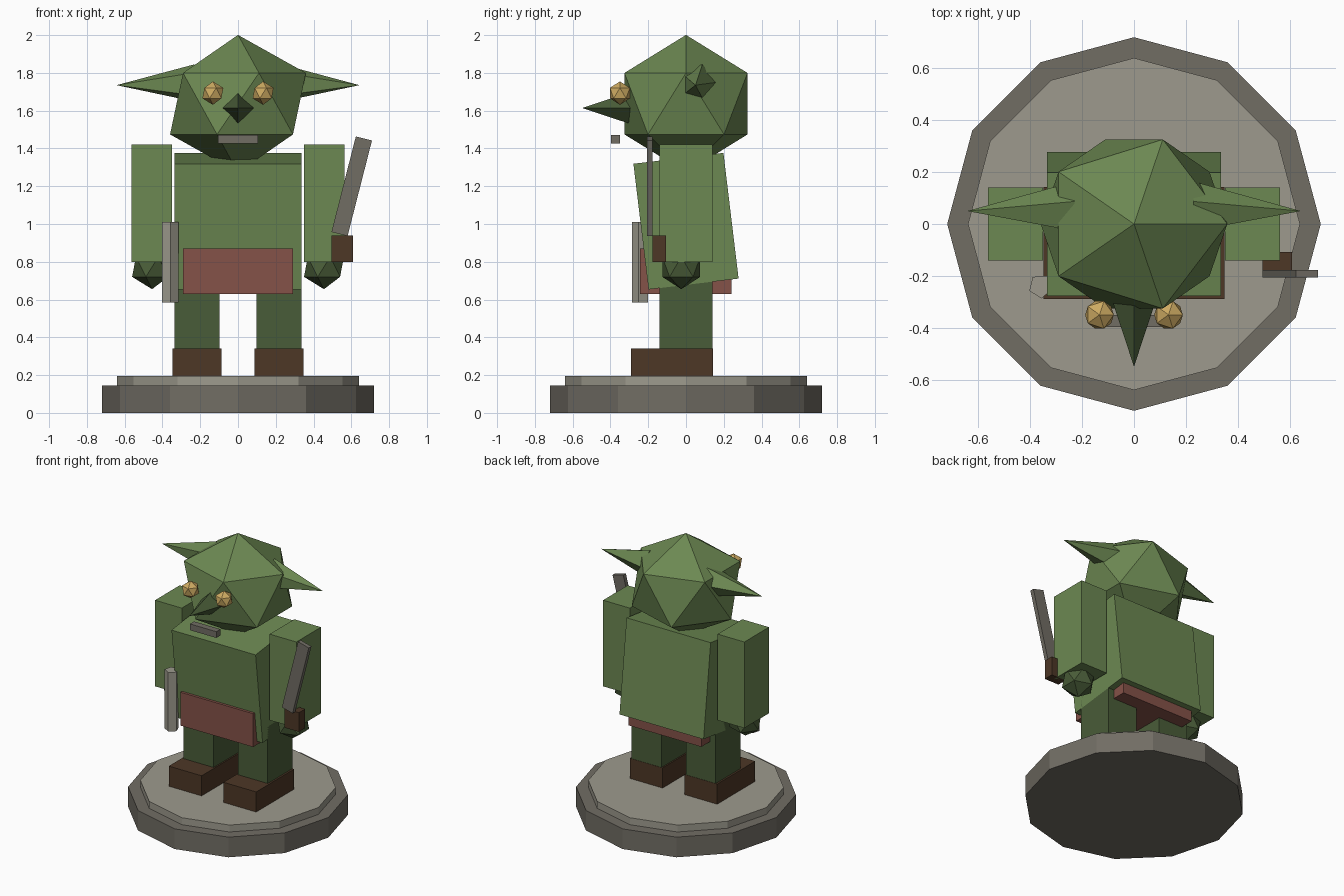
import bpy
from math import cos, sin, radians
from mathutils import Vector

cube = bpy.data.objects.get("Cube")
if cube:
    bpy.data.objects.remove(cube, do_unlink=True)


def material(name, *rgb):
    """Flat material from 0-255 display values."""
    lin = [((c / 255 + 0.055) / 1.055) ** 2.4 for c in rgb] + [1]
    mat = bpy.data.materials.new(name)
    mat.use_nodes = True
    mat.diffuse_color = lin
    mat.node_tree.nodes["Principled BSDF"].inputs["Base Color"].default_value = lin
    return mat


skin = material("green_skin", 108, 136, 82)
dark_skin = material("dark_green_skin", 73, 92, 56)
cloth = material("red_cloth", 133, 82, 72)
leather = material("brown_leather", 77, 55, 38)
stone = material("light_stone", 157, 154, 141)
iron = material("dark_grey", 113, 109, 100)
gold = material("gold", 206, 171, 98)


def finish(name, mat):
    ob = bpy.context.object
    ob.name = ob.data.name = name
    ob.data.materials.append(mat)
    return ob


def box(name, mat, x, y, z, rot=(0, 0, 0)):
    """Box from (min, max) spans, turned about its centre."""
    spans = (x, y, z)
    bpy.ops.mesh.primitive_cube_add(size=1, location=[(a + b) / 2 for a, b in spans], rotation=rot)
    bpy.context.object.scale = [abs(b - a) for a, b in spans]
    return finish(name, mat)


def ball(name, mat, loc, radius, scale=(1, 1, 1)):
    bpy.ops.mesh.primitive_ico_sphere_add(subdivisions=1, radius=radius, location=loc)
    bpy.context.object.scale = scale
    return finish(name, mat)


def prism(name, mat, sides, radius, loc, height, turn=0):
    bpy.ops.mesh.primitive_cylinder_add(vertices=sides, radius=radius, depth=height,
                                        location=loc, rotation=(0, 0, radians(turn)))
    return finish(name, mat)


def spike(name, mat, sides, radius, base, tip, side_dir, up_dir, turn):
    """Pointed cone from a base centre to a tip."""
    base, u, v = Vector(base), Vector(side_dir), Vector(up_dir)
    angles = [radians(turn + 360 * i / sides) for i in range(sides)]
    verts = [base + radius * (u * cos(a) + v * sin(a)) for a in angles] + [Vector(tip)]
    faces = [(i, (i + 1) % sides, sides) for i in range(sides)] + [tuple(reversed(range(sides)))]
    mesh = bpy.data.meshes.new(name)
    mesh.from_pydata(verts, [], faces)
    # Mirrored spikes need their winding reversed
    if u.cross(v).dot(Vector(tip) - base) < 0:
        mesh.flip_normals()
    mesh.materials.append(mat)
    ob = bpy.data.objects.new(name, mesh)
    bpy.context.collection.objects.link(ob)
    return ob


# Stepped round base
prism("base_lower", iron, 12, 0.72, (0, 0, 0.0725), 0.145)
prism("base_upper", stone, 12, 0.64, (0, 0, 0.17), 0.05)

# Torso leaning forward, and loincloth
box("torso", skin, (-0.335, 0.335), (-0.24, 0.24), (0.68, 1.35), (0.12, 0, 0))
box("loincloth", cloth, (-0.29, 0.29), (-0.243, 0.24), (0.63, 0.87))

# Paired limbs, eyes and ears
for s, side in ((1, "left"), (-1, "right")):
    box(side + "_leg", dark_skin, (s * 0.097, s * 0.335), (-0.14, 0.14), (0.33, 0.75))
    box(side + "_boot", leather, (s * 0.087, s * 0.348), (-0.29, 0.142), (0.195, 0.34))
    box(side + "_arm", skin, (s * 0.35, s * 0.563), (-0.14, 0.14), (0.8, 1.42))
    ball(side + "_hand", dark_skin, (s * 0.455, -0.025, 0.773), 0.118)
    ball(side + "_eye", gold, (s * 0.133, -0.35, 1.693), 0.062)
    spike(side + "_ear", skin, 5, 0.104, (s * 0.23, 0.06, 1.745), (s * 0.643, 0.05, 1.735),
          (0, 1, 0), (0, 0, 1), 75)

# Head, nose and mouth
ball("head", skin, (0, 0, 1.637), 0.383, (1.05, 1, 0.95))
spike("nose", dark_skin, 4, 0.084, (0, -0.295, 1.614), (0, -0.55, 1.614), (1, 0, 0), (0, 0, 1), 0)
box("mouth", iron, (-0.105, 0.105), (-0.397, -0.35), (1.425, 1.47))

# Knife held in the left hand
box("knife_blade", iron, (0.558, 0.646), (-0.207, -0.177), (0.939, 1.461), (0, 0.25, 0))
box("knife_handle", leather, (0.495, 0.61), (-0.178, -0.107), (0.8, 0.938))

# Five-sided rod on the right hip
prism("hip_rod", stone, 5, 0.047, (-0.36, -0.24, 0.798), 0.425, 40)
